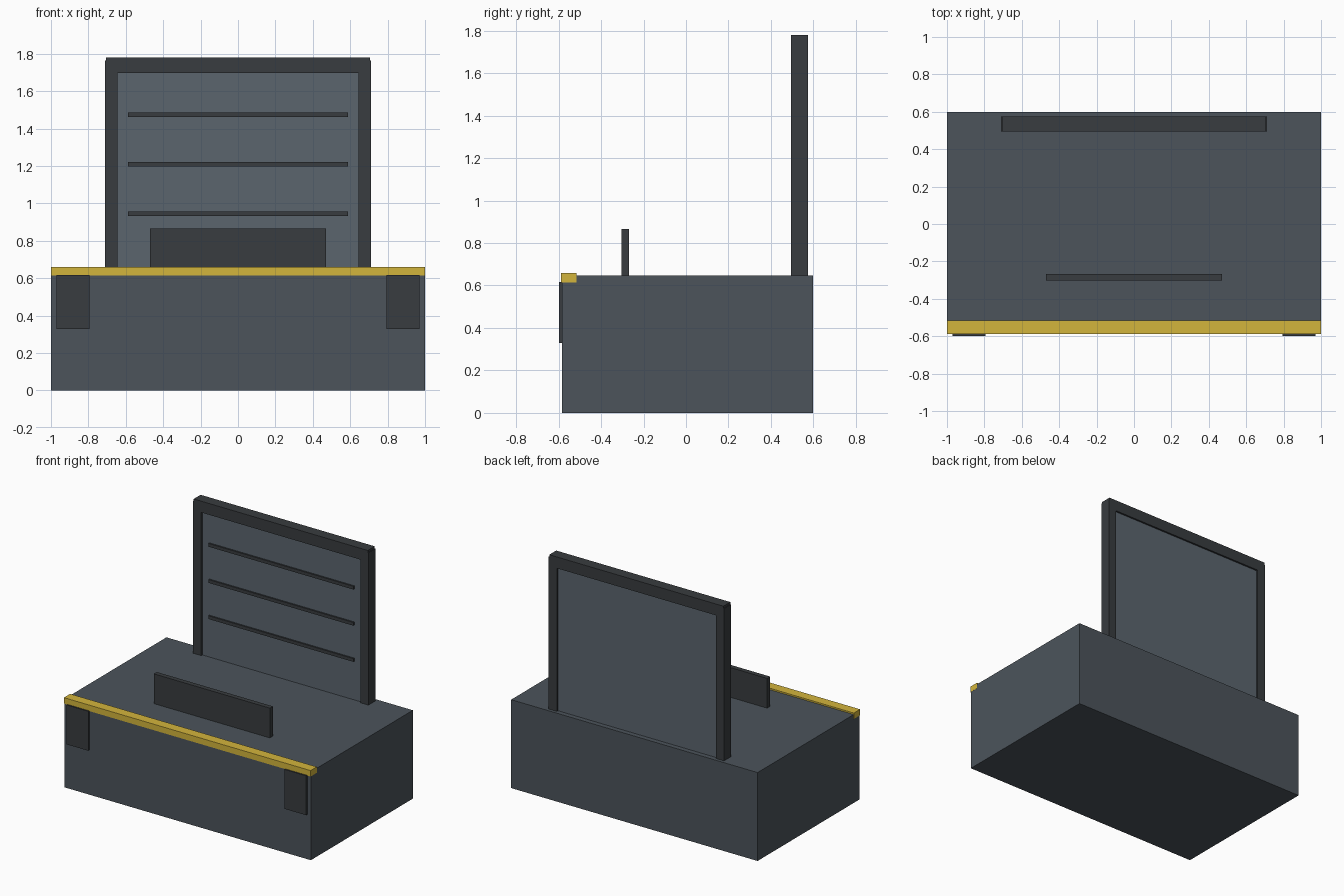
import bpy

if "Cube" in bpy.data.objects:
    bpy.data.objects.remove(bpy.data.objects["Cube"])


def material(name, rgb):
    m = bpy.data.materials.new(name)
    m.diffuse_color = (*rgb, 1)
    m.use_nodes = True
    m.node_tree.nodes["Principled BSDF"].inputs["Base Color"].default_value = m.diffuse_color
    return m


GREY = material("slate_grey", (0.072, 0.088, 0.105))
PANEL = material("panel_grey", (0.105, 0.130, 0.155))
DARK = material("dark_grey", (0.040, 0.045, 0.050))
YELLOW = material("warning_yellow", (0.65, 0.46, 0.045))


def box(name, x, y, z, mat):
    """Box from (min, max) pairs on each axis."""
    bpy.ops.mesh.primitive_cube_add(size=1, location=[(a + b) / 2 for a, b in (x, y, z)])
    ob = bpy.context.object
    ob.name = name
    ob.scale = [b - a for a, b in (x, y, z)]
    bpy.ops.object.transform_apply(location=False, rotation=False, scale=True)
    ob.data.materials.append(mat)
    return ob


TOP = 0.648

# Main block and front edge strip
box("base_block", (-0.999, 0.999), (-0.583, 0.598), (0, TOP), GREY)
box("edge_strip", (-1, 1), (-0.588, -0.516), (0.615, 0.659), YELLOW)

# Low upright plate on the deck
box("deck_plate", (-0.471, 0.471), (-0.303, -0.268), (TOP - 0.01, 0.866), DARK)

# Mirrored bumper pads and frame posts
for side, s in (("left", -1), ("right", 1)):
    box(side + "_bumper", sorted((s * 0.795, s * 0.971)), (-0.598, -0.575), (0.328, 0.617), DARK)
    box(side + "_post", sorted((s * 0.645, s * 0.711)), (0.495, 0.575), (TOP - 0.01, 1.764), DARK)

# Back frame top rail and inset panel
box("top_rail", (-0.706, 0.706), (0.495, 0.575), (1.697, 1.78), DARK)
box("back_panel", (-0.65, 0.65), (0.508, 0.562), (TOP - 0.01, 1.71), PANEL)

# Horizontal ribs on the panel front
for i in range(3):
    z = 0.943 + i * 0.265
    box(f"panel_rib_{i + 1}", (-0.588, 0.588), (0.497, 0.515), (z - 0.012, z + 0.012), DARK)
